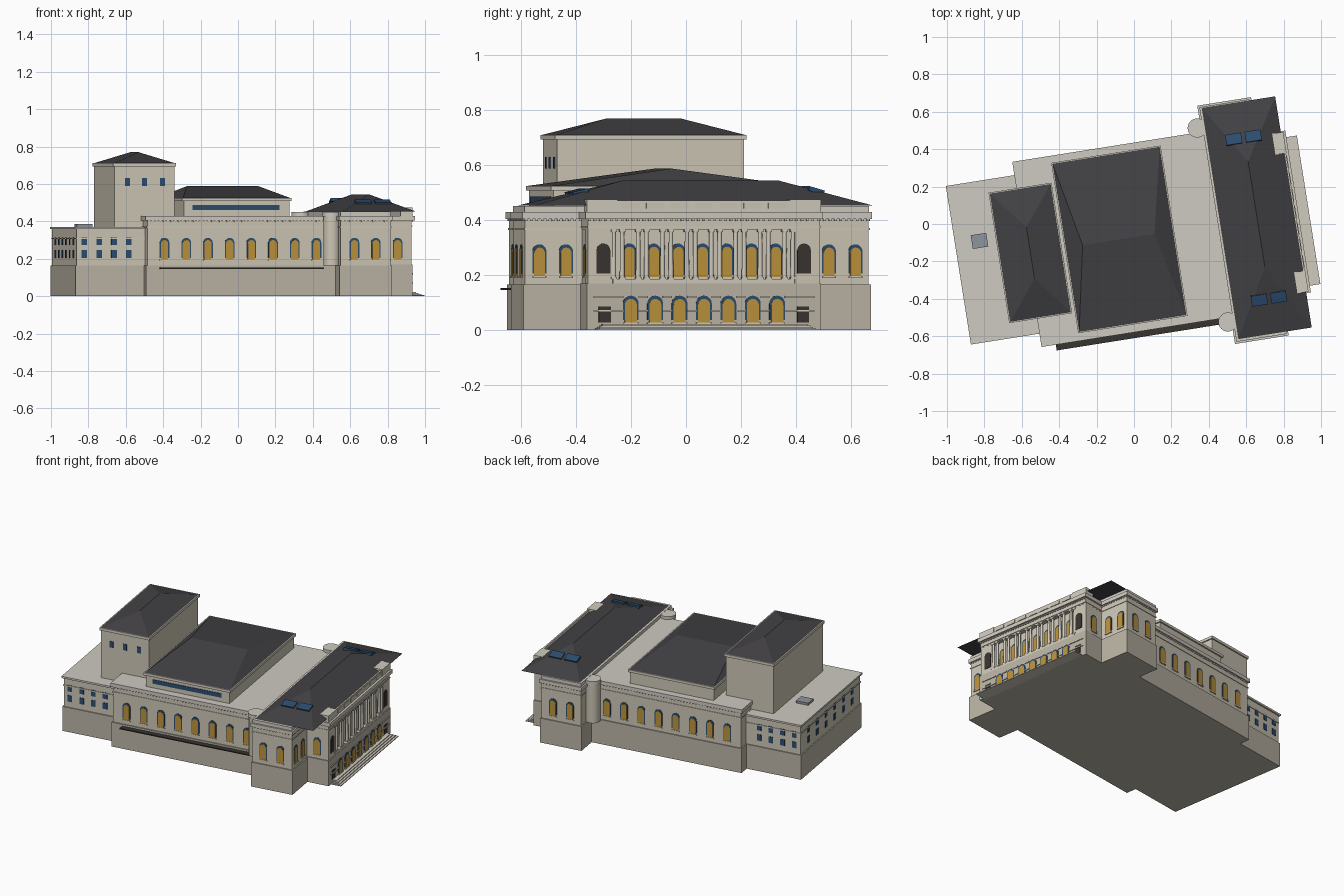
import bpy, bmesh, math
from mathutils import Matrix, Vector

if "Cube" in bpy.data.objects:
    bpy.data.objects.remove(bpy.data.objects["Cube"])

TURN = math.radians(9)      # the whole plan is turned on the grid
C = -0.071                  # centre line of the plan


def mat(name, r, g, b):
    m = bpy.data.materials.new(name)
    m.diffuse_color = (r, g, b, 1)
    m.use_nodes = True
    m.node_tree.nodes["Principled BSDF"].inputs["Base Color"].default_value = m.diffuse_color
    return m


WALL = mat("limestone", .62, .57, .47)
BASE = mat("base_stone", .50, .46, .38)
TRIM = mat("trim_stone", .64, .60, .52)
FLAT = mat("flat_roof", .62, .59, .54)
ROOF = mat("slate", .055, .053, .058)
BLUE = mat("blue_glass", .025, .075, .16)
GOLD = mat("lit_glass", .50, .29, .045)
DARK = mat("dark", .04, .035, .03)
GREY = mat("skylight_grey", .27, .30, .33)
parts = {}


def part(name, m):
    return parts.setdefault(name, (bmesh.new(), m))[0]


def box(name, m, u0, u1, v0, v1, z0, z1):
    size = Matrix.Diagonal((u1 - u0, v1 - v0, z1 - z0, 1))
    mid = Matrix.Translation(((u0 + u1) / 2, (v0 + v1) / 2, (z0 + z1) / 2))
    bmesh.ops.create_cube(part(name, m), size=1, matrix=mid @ size)


def cyl(name, m, u, v, r, z0, z1, n, r2=None):
    bmesh.ops.create_cone(part(name, m), cap_ends=True, segments=n, radius1=r, radius2=r2 or r,
                          depth=z1 - z0, matrix=Matrix.Translation((u, v, (z0 + z1) / 2)))


def hip(name, u0, u1, v0, v1, z0, z1, ridge_a, ridge_b):
    bm = part(name, ROOF)
    c = [bm.verts.new(p) for p in ((u0, v0, z0), (u1, v0, z0), (u1, v1, z0), (u0, v1, z0))]
    a, b = (bm.verts.new((*p, z1)) for p in (ridge_a, ridge_b))
    bm.faces.new(c)
    if abs(ridge_a[0] - ridge_b[0]) < 1e-6:     # ridge runs along v
        faces = ((c[0], c[1], a), (c[1], c[2], b, a), (c[2], c[3], b), (c[3], c[0], a, b))
    else:                                       # ridge runs along u
        faces = ((c[3], c[0], a), (c[0], c[1], b, a), (c[1], c[2], b), (c[2], c[3], a, b))
    for f in faces:
        bm.faces.new(f)


def on_face(face, pos, s, z, d):
    return {"F": (s, pos - d, z), "B": (s, pos + d, z),
            "R": (pos + d, s, z), "L": (pos - d, s, z)}[face]


def panel(name, m, face, pos, pts, d0, d1):
    bm = part(name, m)
    lo = [bm.verts.new(on_face(face, pos, s, z, d0)) for s, z in pts]
    hi = [bm.verts.new(on_face(face, pos, s, z, d1)) for s, z in pts]
    bm.faces.new(lo)
    bm.faces.new(hi)
    for i in range(len(pts)):
        j = (i + 1) % len(pts)
        bm.faces.new((lo[i], lo[j], hi[j], hi[i]))


def arch(s, w, z0, z1):
    r = w / 2
    return [(s - r, z0)] + [(s + r * math.cos(t), z1 - r + r * math.sin(t))
            for t in (math.pi * k / 10 for k in range(10, -1, -1))] + [(s + r, z0)]


def rect(s, w, z0, z1):
    return [(s - w / 2, z0), (s - w / 2, z1), (s + w / 2, z1), (s + w / 2, z0)]


def arched_window(face, pos, s, z0=.19, z1=.312, w=.052):
    panel("window_frames", BLUE, face, pos, arch(s, w, z0 + .015, z1), -.01, .003)
    panel("lit_panes", GOLD, face, pos, arch(s, w * .76, z0 + .006, z1 - .012), -.01, .005)
    panel("window_sills", TRIM, face, pos, rect(s, w, z0, z0 + .006), -.01, .007)


def square_window(face, pos, s, z, w=.03, h=.042, m=BLUE):
    panel("small_windows_" + m.name, m, face, pos, rect(s, w, z - h / 2, z + h / 2), -.01, .003)


def dentils(face, pos, s0, s1, z):
    n = int((s1 - s0) / .02)
    for i in range(n):
        s = s0 + (i + .5) * (s1 - s0) / n
        panel("dentils", TRIM, face, pos, rect(s, .009, z - .008, z), -.005, .006)


def storey(name, u0, u1, v0, v1, top, cornice=.025):
    """Base, inset wall, architrave line, and projecting cornice."""
    i, o = .007, .004
    box(name + "_base", BASE, u0, u1, v0, v1, 0, .165)
    box(name + "_wall", WALL, u0 + i, u1 - i, v0 + i, v1 - i, .165, top - cornice)
    box(name + "_architrave", TRIM, u0 + .003, u1 - .003, v0 + .003, v1 - .003, top - .065, top - .058)
    box(name + "_cornice", FLAT, u0 - o, u1 + o, v0 - o, v1 + o, top - cornice, top)


# rear stage block
storey("rear_block", -.958, -.55, C - .425, C + .425, .37, .012)
for z in (.225, .294):
    for u in (-.909, -.829, -.749, -.669):
        square_window("F", C - .418, u, z)
        square_window("B", C + .418, u, z)
    for i in range(6):
        square_window("L", -.951, C + (i - 2.5) * .122, z)
box("rear_skylight", GREY, -.872, -.788, .003, .077, .36, .385)

# main hall
storey("hall", -.587, .5, C - .497, C + .497, .43)
for i in range(8):
    arched_window("F", C - .49, -.487 + i * .1175)
    arched_window("B", C + .49, -.487 + i * .1175)
dentils("F", C - .49, -.58, .43, .405)
dentils("B", C + .49, -.58, .43, .405)
box("side_canopy", DARK, -.514, .37, C - .532, C - .48, .146, .153)

# stage tower
box("tower_wall", WALL, -.734, -.409, C - .340, C + .350, .35, .70)
box("tower_cornice", TRIM, -.742, -.401, C - .348, C + .358, .693, .711)
hip("tower_roof", -.736, -.407, C - .342, C + .352, .711, .77, (-.571, -.205), (-.571, .073))
for u in (-.663, -.571, -.475):
    square_window("F", C - .340, u, .61, .026)

# auditorium
box("auditorium_wall", WALL, -.376, .196, C - .449, C + .453, .42, .515)
box("auditorium_cornice", TRIM, -.386, .206, C - .459, C + .463, .508, .525)
hip("auditorium_roof", -.380, .200, C - .453, C + .457, .525, .588, (-.289, -.069), (.1, -.069))
panel("clerestory_strip", BLUE, "F", C - .449, rect(-.093, .471, .46, .487), -.01, .004)

# round stair turrets in the corners between hall and front wing
for s in (-1, 1):
    cyl("turrets", WALL, .414, C + s * .525, .045, .165, .43, 32)
    cyl("turret_caps", FLAT, .414, C + s * .525, .051, .425, .45, 32)

# front wing
V0, V1 = C - .643, C + .639
storey("wing", .437, .72, V0, V1, .43)
box("wing_parapet", TRIM, .443, .714, V0 + .006, V1 - .006, .43, .452)
for u in (.518, .634):
    arched_window("F", V0 + .007, u)
    arched_window("B", V1 - .007, u)
for s in (-1, 1):
    for d in (.485, .583):
        arched_window("R", .713, C + s * d)
dentils("F", V0 + .007, .445, .715, .405)
dentils("B", V1 - .007, .445, .715, .405)
dentils("R", .713, V0, V1, .405)
ROOF_Z0, ROOF_Z1, RA, RB = .453, .545, -.335, .235
hip("wing_roof", .455, .852, -.695, .556, ROOF_Z0, ROOF_Z1, (.655, RA), (.655, RB))

# pairs of roof lights lying on the hipped ends
for end, eave, v in ((RA, -.695, -.506), (RB, .556, .364)):
    slope = (ROOF_Z0 - ROOF_Z1) / (eave - end)
    for u in (.598, .703):
        z = ROOF_Z1 + (v - end) * slope
        m = (Matrix.Translation((u, v, z)) @ Matrix.Rotation(math.atan(slope), 4, "X")
             @ Matrix.Diagonal((.085, .058, .016, 1)))
        bmesh.ops.create_cube(part("roof_lights", BLUE), size=1, matrix=m)

# entrance portico
P0, P1, PU = C - .432, C + .432, .865
box("portico_base", BASE, .70, PU, P0, P1, 0, .17)
box("portico_wall", WALL, .70, .832, P0 + .006, P1 - .006, .17, .41)
box("portico_plinth", TRIM, .82, PU - .002, C - .335, C + .335, .17, .186)
box("portico_entablature", WALL, .70, PU - .004, P0 + .005, P1 - .005, .366, .41)
box("portico_frieze_line", TRIM, .70, PU, P0 + .002, P1 - .002, .372, .378)
box("portico_cornice", TRIM, .70, PU + .012, P0 - .006, P1 + .006, .405, .43)
box("portico_attic", TRIM, .80, PU - .005, P0 + .02, P1 - .02, .43, .453)
box("portico_attic_front", TRIM, .852, PU - .003, P0 + .02, P1 - .02, .43, .472)
dentils("R", PU - .003, P0, P1, .405)
for s in (-1, 1):
    a, b = sorted((C + s * .336, C + s * .427))
    box("portico_piers", WALL, .80, PU - .005, a, b, .17, .37)
    a, b = sorted((C + s * .318, C + s * .432))
    box("attic_blocks", TRIM, .80, PU, a, b, .43, .475)
    panel("niches", DARK, "R", PU - .005, arch(C + s * .37, .05, .205, .315), -.01, .003)
    square_window("R", PU, C + s * .366, .057, .044, .058, DARK)
arched_window("F", P0 + .006, .785)
arched_window("B", P1 - .006, .785)
for i in range(7):
    v = C + (i - 3) * .09
    arched_window("R", .832, v, .186, .315, .05)
    arched_window("R", PU, v, .022, .125, .058)
    panel("attic_panels", WALL, "R", PU - .003, rect(v, .065, .442, .463), -.004, .003)
for i in range(8):
    for d in (-.0155, .0155):
        v = C + (i - 3.5) * .09 + d
        cyl("columns", TRIM, .852, v, .009, .192, .358, 14, .0078)
        box("column_bases", TRIM, .842, .862, v - .0105, v + .0105, .186, .193)
        box("column_capitals", TRIM, .842, .862, v - .0105, v + .0105, .356, .367)

# string courses broken by the lower doors, then the front steps
for z in (.07, .12):
    for i in range(8):
        w = .017 if 0 < i < 7 else .055
        v = C + (i - 3.5) * .09 + {0: -.038, 7: .038}.get(i, 0)
        panel("string_courses", TRIM, "R", PU, rect(v, w * 2, z - .003, z + .003), -.005, .006)
for i in range(4):
    box("front_steps", TRIM, .85, .934 - i * .014, C - .402 + i * .008, C + .402 - i * .008,
        i * .0055, (i + 1) * .0055)

# turn every collected part into an object on the turned plan
for name, (bm, m) in parts.items():
    bmesh.ops.recalc_face_normals(bm, faces=bm.faces[:])
    me = bpy.data.meshes.new(name)
    bm.to_mesh(me)
    bm.free()
    me.materials.append(m)
    ob = bpy.data.objects.new(name, me)
    ob.rotation_euler.z = TURN
    bpy.context.collection.objects.link(ob)
    if name in ("turrets", "turret_caps", "columns"):
        bpy.context.view_layer.objects.active = ob
        ob.select_set(True)
        bpy.ops.object.shade_smooth_by_angle()
        ob.select_set(False)
